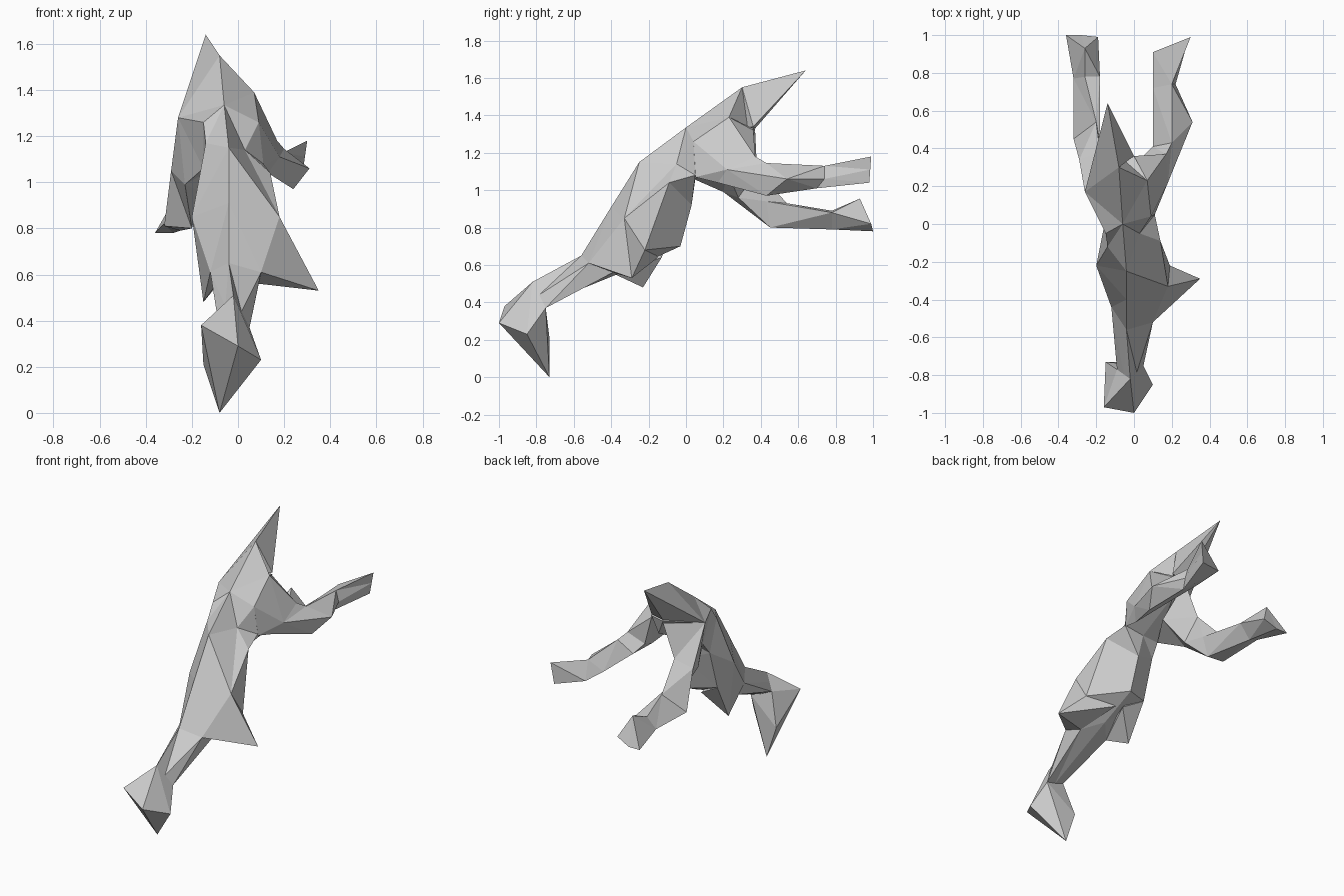
import bpy, bmesh


def finish(name, bm):
    bmesh.ops.remove_doubles(bm, verts=bm.verts, dist=0.001)
    bmesh.ops.triangulate(bm, faces=bm.faces)
    bmesh.ops.recalc_face_normals(bm, faces=bm.faces)
    mesh = bpy.data.meshes.new(name)
    bm.to_mesh(mesh)
    bm.free()
    obj = bpy.data.objects.new(name, mesh)
    bpy.context.collection.objects.link(obj)


def loft(name, rings):
    """Skin a chain of equal-sized rings and cap both ends."""
    bm = bmesh.new()
    vs = [[bm.verts.new(p) for p in ring] for ring in rings]
    n = len(vs[0])
    for a, b in zip(vs, vs[1:]):
        for i in range(n):
            j = (i + 1) % n
            bm.faces.new((a[i], a[j], b[j], b[i]))
    bm.faces.new(vs[0])
    bm.faces.new(vs[-1])
    finish(name, bm)


def hull(name, pts):
    """Faceted wedge around a few corner points."""
    bm = bmesh.new()
    for p in pts:
        bm.verts.new(p)
    bmesh.ops.convex_hull(bm, input=bm.verts)
    finish(name, bm)


# Trunk and neck: rump to head; ring = top, right x2, bottom, left x2
loft("trunk", [
    [(-.08, .30, 1.55), (.07, .23, 1.39), (0, .36, 1.33), (-.03, .33, 1.21), (-.09, .37, 1.32), (-.26, .17, 1.28)],
    [(-.06, .00, 1.335), (.09, .04, 1.26), (.11, .05, 1.08), (-.03, .05, 1.06), (-.15, .04, 1.06), (-.15, -.05, 1.26)],
    [(-.04, -.25, 1.15), (.03, -.05, 1.14), (.14, -.09, 1.04), (-.01, .03, .92), (-.16, -.02, .98), (-.14, -.12, 1.17)],
    [(-.04, -.40, .91), (.18, -.33, .85), (.19, -.22, .68), (0, -.03, .70), (-.16, -.10, .72), (-.20, -.22, .85)],
    [(-.04, -.56, .65), (.10, -.52, .61), (.09, -.39, .56), (0, -.27, .59), (-.10, -.38, .55), (-.12, -.44, .61)],
    [(-.02, -.82, .51), (.015, -.785, .44), (.05, -.75, .37), (-.02, -.76, .39), (-.09, -.77, .42), (-.055, -.795, .465)],
])

# Head with pointed muzzle
hull("head", [(-.02, -.82, .51), (.05, -.75, .37), (-.09, -.77, .42), (0, -1, .29),
              (-.16, -.97, .38), (.10, -.85, .23), (-.08, -.73, 0), (-.15, -.73, .21)])

# Folded front limbs
hull("right_front_limb", [(.18, -.33, .85), (.19, -.22, .68), (.10, -.52, .61),
                          (.09, -.39, .56), (.35, -.29, .53), (.02, -.15, .64)])
hull("left_front_limb", [(-.15, -.23, .48), (-.02, -.13, .64), (-.10, -.38, .55),
                         (-.20, -.22, .85), (-.12, -.44, .61), (-.16, -.10, .72)])

# Tail
hull("tail", [(-.14, .64, 1.64), (-.08, .30, 1.55), (-.26, .17, 1.28), (-.09, .37, 1.33), (0, .36, 1.34)])

# Hind legs: hip to foot; ring = top, outer, bottom, inner
loft("right_hind_leg", [
    [(.07, .23, 1.39), (.09, .04, 1.26), (.11, .05, 1.07), (0, .36, 1.32)],
    [(.17, .37, 1.18), (.18, .22, 1.11), (.13, .17, 1.04), (.05, .36, 1.13)],
    [(.20, .43, 1.145), (.31, .54, 1.06), (.24, .43, .97), (.10, .41, 1.07)],
    [(.20, .74, 1.13), (.22, .74, 1.06), (.20, .70, 1.01), (.10, .72, 1.07)],
    [(.30, .99, 1.18), (.29, .985, 1.11), (.28, .98, 1.04), (.10, .91, 1.08)],
])
loft("left_hind_leg", [
    [(-.09, .37, 1.31), (-.26, .17, 1.28), (-.15, .04, 1.06), (-.04, .22, 1.10)],
    [(-.18, .38, 1.10), (-.29, .34, 1.05), (-.23, .20, .99), (-.16, .28, .96)],
    [(-.20, .54, .93), (-.32, .45, .81), (-.20, .45, .80), (-.18, .43, .94)],
    [(-.26, .78, .89), (-.32, .77, .82), (-.25, .78, .79), (-.18, .78, .88)],
    [(-.26, .93, .955), (-.36, 1, .78), (-.28, 1, .78), (-.19, .99, .82)],
])
